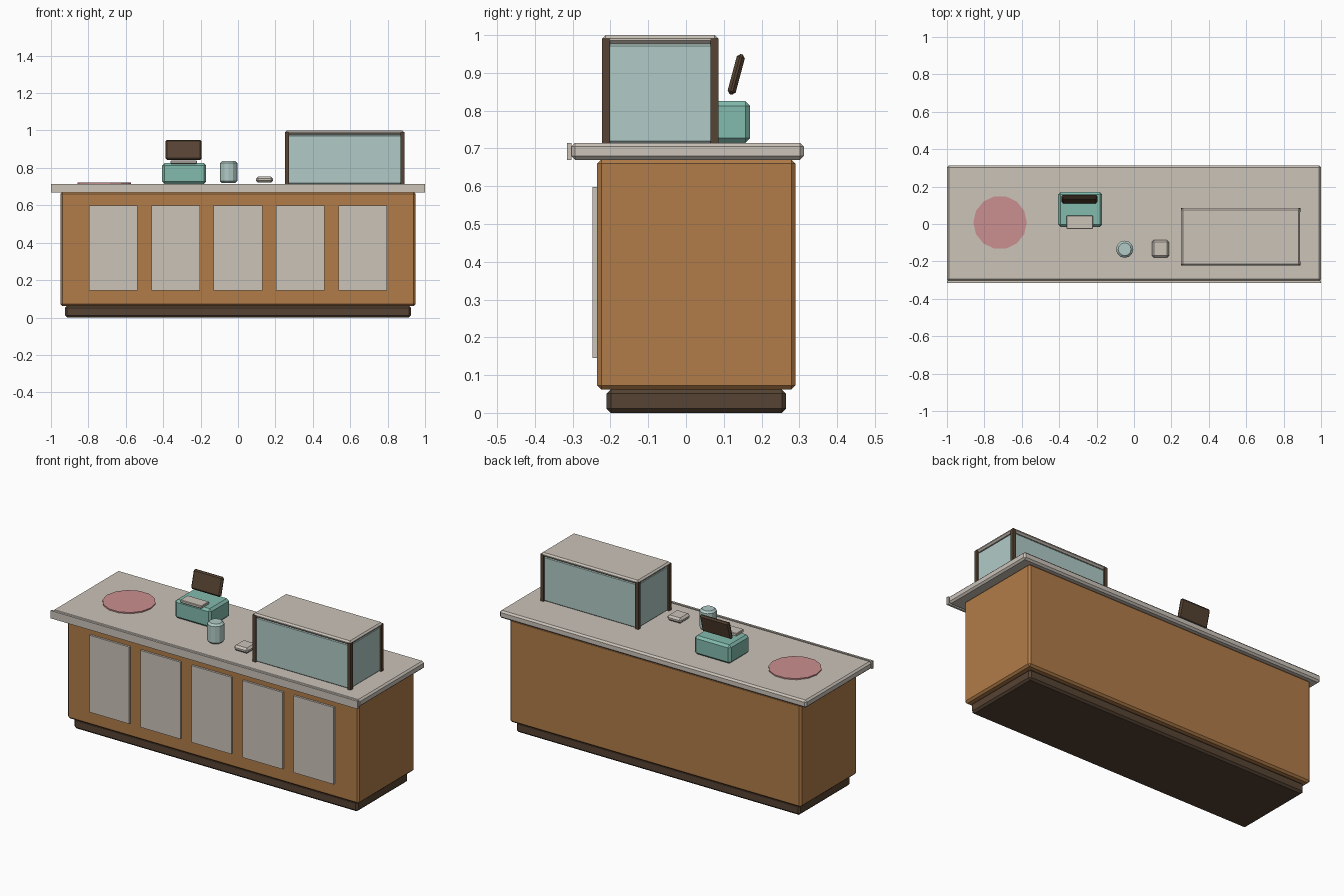
import bpy, bmesh, math
from mathutils import Matrix

if "Cube" in bpy.data.objects:
    bpy.data.objects.remove(bpy.data.objects["Cube"])


def material(name, r, g, b):
    def lin(c):
        c /= 255
        return c / 12.92 if c <= 0.04045 else ((c + 0.055) / 1.055) ** 2.4
    m = bpy.data.materials.new(name)
    m.diffuse_color = (lin(r), lin(g), lin(b), 1)
    m.use_nodes = True
    m.node_tree.nodes["Principled BSDF"].inputs["Base Color"].default_value = m.diffuse_color
    return m


WOOD = material("warm wood", 177, 124, 73)
CREAM = material("cream stone", 203, 195, 185)
BROWN = material("dark brown", 86, 67, 51)
GLASS = material("pale glass", 177, 203, 198)
TEAL = material("teal", 131, 187, 173)
PINK = material("pink", 203, 143, 143)


def finish(name, bm, mat, bevel):
    me = bpy.data.meshes.new(name)
    bm.to_mesh(me)
    bm.free()
    ob = bpy.data.objects.new(name, me)
    bpy.context.collection.objects.link(ob)
    me.materials.append(mat)
    if bevel:
        mod = ob.modifiers.new("bevel", 'BEVEL')
        mod.width = bevel
        mod.segments = 1
        mod.limit_method = 'ANGLE'
        mod.angle_limit = math.radians(50)
    return ob


def box(name, x, y, z, mat, bevel=0.0, tilt=0.0):
    """Box from (min, max) ranges, optionally tilted about x."""
    bm = bmesh.new()
    bmesh.ops.create_cube(bm, size=1, matrix=Matrix.Diagonal(
        (x[1] - x[0], y[1] - y[0], z[1] - z[0], 1)))
    ob = finish(name, bm, mat, bevel)
    ob.location = (sum(x) / 2, sum(y) / 2, sum(z) / 2)
    ob.rotation_euler.x = math.radians(tilt)
    return ob


def disc(name, cx, cy, r, z, sides, mat, bevel=0.0):
    bm = bmesh.new()
    bmesh.ops.create_cone(bm, cap_ends=True, segments=sides, radius1=r,
                          radius2=r, depth=z[1] - z[0],
                          matrix=Matrix.Rotation(math.pi / 2, 4, 'Z'))
    ob = finish(name, bm, mat, bevel)
    ob.location = (cx, cy, sum(z) / 2)
    return ob


# counter
box("plinth", (-0.925, 0.925), (-0.21, 0.265), (0, 0.062), BROWN, 0.011)
box("cabinet", (-0.95, 0.95), (-0.235, 0.29), (0.062, 0.671), WOOD, 0.011)
box("countertop", (-1, 1), (-0.304, 0.312), (0.67, 0.715), CREAM, 0.01)
box("front_trim", (-1, 1), (-0.315, -0.303), (0.669, 0.715), CREAM)
for i in range(5):
    c = (i - 2) * 0.333
    box(f"front_panel_{i + 1}", (c - 0.13, c + 0.13), (-0.247, -0.234),
        (0.145, 0.598), CREAM)

# display case
box("case_glass", (0.261, 0.879), (-0.214, 0.077), (0.712, 0.979), GLASS, 0.008)
box("case_top", (0.252, 0.888), (-0.222, 0.085), (0.977, 1.0), CREAM, 0.009)
for i, px in enumerate((0.261, 0.879)):
    for j, py in enumerate((-0.212, 0.075)):
        box(f"case_post_{i}{j}", (px - 0.0105, px + 0.0105),
            (py - 0.0105, py + 0.0105), (0.713, 0.991), BROWN)

# register
box("register_body", (-0.405, -0.17), (-0.015, 0.17), (0.715, 0.825), TEAL, 0.013)
box("register_keypad", (-0.36, -0.22), (-0.026, 0.045), (0.822, 0.839), CREAM,
    0.003)
box("register_screen", (-0.387, -0.195), (0.122, 0.144), (0.841, 0.951), BROWN,
    0.008, -15)

# counter items
disc("glass_jar", -0.05, -0.135, 0.046, (0.718, 0.837), 12, GLASS, 0.011)
box("napkin_tray", (0.095, 0.187), (-0.18, -0.086), (0.721, 0.753), CREAM, 0.011)
disc("round_mat", -0.716, 0.008, 0.143, (0.714, 0.722), 14, PINK)
